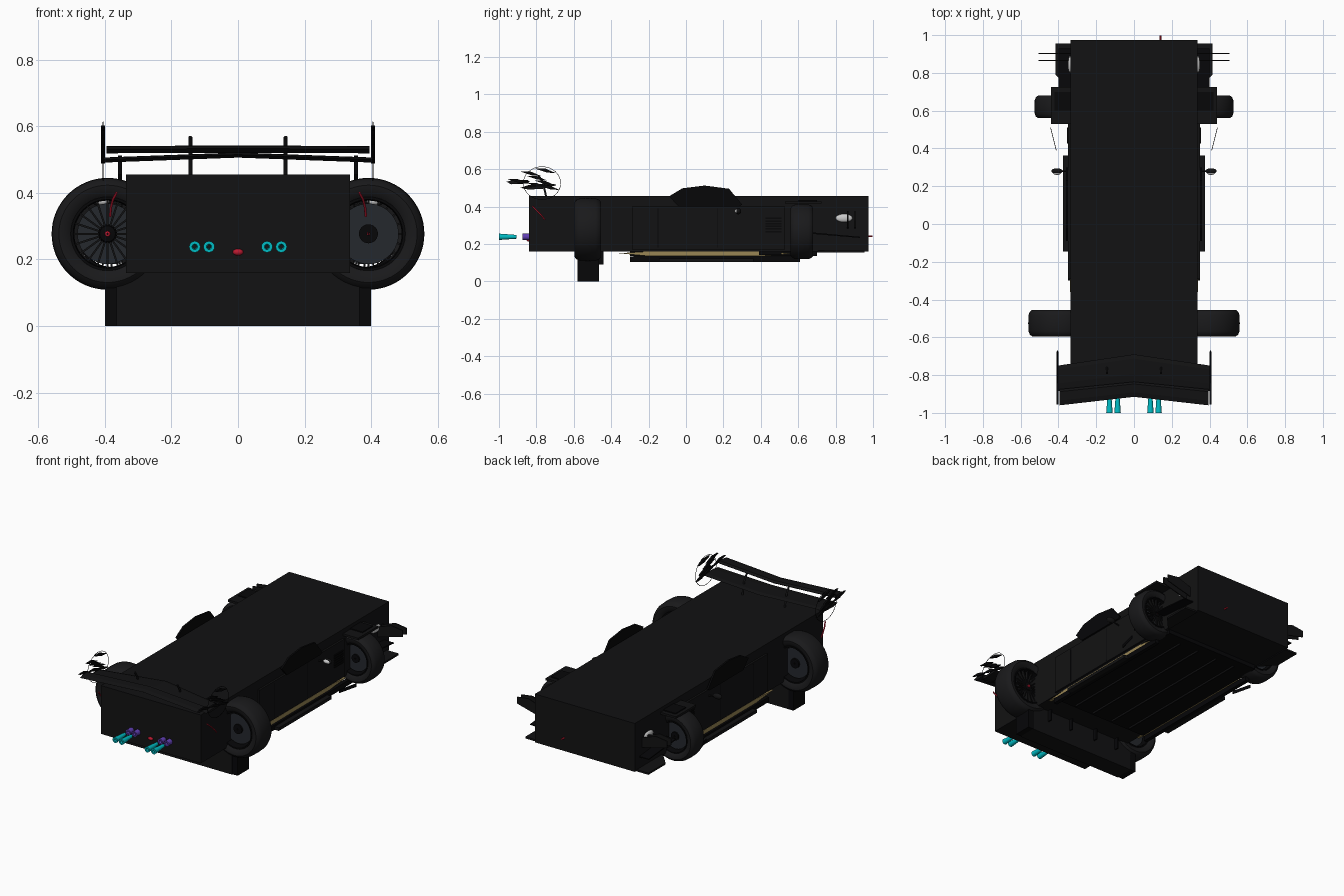
import bpy, bmesh, math
from mathutils import Matrix

if "Cube" in bpy.data.objects:
    bpy.data.objects.remove(bpy.data.objects["Cube"])

def mat(name, r, g, b):
    m = bpy.data.materials.new(name)
    m.diffuse_color = (r, g, b, 1)
    m.use_nodes = True
    m.node_tree.nodes["Principled BSDF"].inputs["Base Color"].default_value = m.diffuse_color
    return m

BLACK = mat("black", .006, .006, .0065)
DARK = mat("dark_trim", .002, .002, .0025)
RUBBER = mat("rubber", .010, .010, .011)
STEEL = mat("steel", .018, .021, .026)
GOLD = mat("gold", .32, .24, .09)
CYAN = mat("cyan", .0, .5, .55)
PURPLE = mat("purple", .12, .05, .45)
RED = mat("red", .5, .01, .03)
GLASS = mat("lamp", .6, .6, .6)

def finish(name, bm, m, smooth=False):
    bmesh.ops.recalc_face_normals(bm, faces=bm.faces[:])
    me = bpy.data.meshes.new(name)
    bm.to_mesh(me)
    bm.free()
    me.materials.append(m)
    ob = bpy.data.objects.new(name, me)
    bpy.context.collection.objects.link(ob)
    if smooth:
        bpy.context.view_layer.objects.active = ob
        ob.select_set(True)
        bpy.ops.object.shade_smooth_by_angle(angle=math.radians(40))
        ob.select_set(False)
    return ob

def loft(name, sections, m):
    bm = bmesh.new()
    rings = [[bm.verts.new(p) for p in s] for s in sections]
    n = len(rings[0])
    for a, b in zip(rings, rings[1:]):
        for i in range(n):
            bm.faces.new((a[i], a[(i + 1) % n], b[(i + 1) % n], b[i]))
    bm.faces.new(rings[0])
    bm.faces.new(rings[-1])
    return finish(name, bm, m)

def prism(name, pts, axis, lo, hi, m):
    put = {'x': lambda p, t: (t, p[0], p[1]),
           'y': lambda p, t: (p[0], t, p[1]),
           'z': lambda p, t: (p[0], p[1], t)}[axis]
    return loft(name, [[put(p, t) for p in pts] for t in (lo, hi)], m)

def box(name, x0, x1, y0, y1, z0, z1, m):
    return prism(name, [(x0, y0), (x1, y0), (x1, y1), (x0, y1)], 'z', z0, z1, m)

def lathe(name, prof, center, m, seg=48):
    """Revolve a closed (radius, offset) profile around the y axis."""
    bm = bmesh.new()
    rings = []
    for k in range(seg):
        a = 2 * math.pi * k / seg
        rings.append([bm.verts.new((center[0] + r * math.cos(a), center[1] + y,
                                    center[2] + r * math.sin(a))) for r, y in prof])
    n = len(prof)
    for k in range(seg):
        a, b = rings[k], rings[(k + 1) % seg]
        for i in range(n):
            j = (i + 1) % n
            bm.faces.new((a[i], b[i], b[j], a[j]))
    return finish(name, bm, m, True)

def tube(name, pts, r, m, cyclic=False):
    cu = bpy.data.curves.new(name, 'CURVE')
    cu.dimensions = '3D'
    cu.bevel_depth = r
    cu.bevel_resolution = 1
    cu.use_fill_caps = True
    sp = cu.splines.new('POLY')
    sp.points.add(len(pts) - 1)
    for q, p in zip(sp.points, pts):
        q.co = (*p, 1)
    sp.use_cyclic_u = cyclic
    cu.materials.append(m)
    bpy.context.collection.objects.link(bpy.data.objects.new(name, cu))

def ellipsoid(name, c, size, m):
    bm = bmesh.new()
    bmesh.ops.create_uvsphere(bm, u_segments=20, v_segments=10, radius=1,
                              matrix=Matrix.Translation(c) @ Matrix.Diagonal((*size, 1)))
    finish(name, bm, m, True)

# Wheel: disc plane across the car, outer face towards f (+y or -y)
def wheel(x, y, z, R, W, f):
    h, ri, c = W / 2, R * .66, (x, y, z)
    lathe("tyre", [(ri, -h * .8), (R * .76, -h * .98), (R * .87, -h), (R * .95, -h * .85),
                   (R * .99, -h * .6), (R, 0), (R * .99, h * .6), (R * .95, h * .85),
                   (R * .87, h), (R * .76, h * .98), (ri, h * .8)], c, RUBBER, 64)
    lathe("rim_barrel", [(ri, -h * .85), (ri, h * .85), (ri * .93, h * .85),
                         (ri * .9, 0), (ri * .93, -h * .85)], c, DARK)
    lathe("brake_disc", [(.02, -f * h * .25), (ri * .82, -f * h * .25),
                         (ri * .82, -f * h * .4), (.02, -f * h * .4)], c, STEEL)
    lathe("hub", [(.004, f * h * .75), (R * .14, f * h * .7), (R * .17, f * h * .5),
                  (R * .17, -f * h * .55), (.004, -f * h * .55)], c, DARK, 24)
    lathe("wheel_nut", [(.002, f * h * .85), (.008, f * h * .82), (.009, f * h * .7),
                        (.002, f * h * .7)], c, RED, 12)
    bm = bmesh.new()
    for k in range(20):
        rot = Matrix.Translation(c) @ Matrix.Rotation(k * math.pi / 10, 4, 'Y')
        bmesh.ops.create_cube(bm, size=1, matrix=rot @ Matrix.Translation((ri * .58, f * h * .5, 0))
                              @ Matrix.Diagonal((ri * .75, h * .25, R * .035, 1)))
    finish("spokes", bm, BLACK)

# Main body and floor
box("body", -.337, .337, -.84, .975, .16, .455, BLACK)
box("floor", -.32, .32, -.3, .7, .135, .162, DARK)
for x in (-.2, -.07, .07, .2):
    box("floor_strake", x - .004, x + .004, -.28, .65, .125, .137, BLACK)

# Upright diffuser block under the front, with short fins behind
box("diffuser", -.365, .365, -.58, -.465, 0, .165, BLACK)
for x in (-.25, -.09, .09, .25):
    box("diffuser_fin", x - .004, x + .004, -.47, -.44, .09, .165, DARK)

# V-shaped wings, lofted from a thin aerofoil section
def wing(name, e, end, mid):
    def sec(x, d):
        y0, y1, z, t = d
        L = y1 - y0
        return [(x, y0, z), (x, y0 + .3 * L, z - t), (x, y1 - .15 * L, z - t * .7), (x, y1, z),
                (x, y1 - .15 * L, z + t * .7), (x, y0 + .3 * L, z + t * .6)]
    loft(name, [sec(-e, end), sec(0, mid), sec(e, end)], BLACK)
wing("lower_wing", .405, (-.885, -.75, .50, .009), (-.84, -.69, .515, .009))
wing("upper_wing", .395, (-.96, -.875, .532, .013), (-.915, -.835, .533, .013))

for s in (-1, 1):
    # Wheels
    wheel(s * .392, -.525, .277, .168, .142, s)
    wheel(s * .38, .62, .265, .147, .12, s)
    box("diffuser_fence", s * .36, s * .40, -.575, -.465, 0, .16, DARK)

    # Wing struts and louvred end plates
    tube("wing_strut", [(s * .143, -.745, .44), (s * .143, -.765, .53), (s * .143, -.79, .568)],
         .006, BLACK)
    tube("end_plate_edge", [(s * .405, -.77 + .1 * math.cos(a), .525 + .088 * math.sin(a))
                            for a in (2 * math.pi * k / 32 for k in range(32))], .0015, DARK, True)
    for k, (y, z) in enumerate([(-.90, .535), (-.83, .575), (-.80, .552), (-.76, .528),
                                (-.80, .515), (-.75, .590), (-.73, .50)]):
        prism("end_plate_slat", [(y - .055, z + .012), (y, z + .012), (y + .055, z - .012),
                                 (y + .005, z - .008)], 'x', s * .400, s * .411, DARK)

    # Twin exhausts with a gap between flame cone and outlet
    for x in (.087, .13):
        lathe("exhaust_cone", [(.017, -1.0), (.010, -.905), (.005, -.905), (.008, -1.0)],
              (s * x, 0, .238), CYAN, 16)
        lathe("exhaust_outlet", [(.017, -.875), (.017, -.83), (.009, -.83), (.009, -.875)],
              (s * x, 0, .238), PURPLE, 16)

    # Curved side light strip
    tube("light_strip", [(s * .365, -.82, .40), (s * .376, -.80, .38), (s * .382, -.775, .355),
                         (s * .384, -.755, .33)], .004, RED)

    # Door panel, side window and louvred vent
    box("door_panel", s * .33, s * .349, -.29, .53, .17, .40, BLACK)
    for y in (-.15, .17):
        box("door_seam", s * .345, s * .3495, y - .002, y + .002, .18, .39, DARK)
    prism("side_window", [(-.09, .455), (-.02, .497), (.10, .512), (.23, .495), (.30, .41),
                          (.285, .40), (-.04, .40)], 'x', s * .349, s * .36, DARK)
    for k in range(6):
        box("vent_louvre", s * .345, s * .355, .425, .51, .262 + .014 * k, .270 + .014 * k, DARK)

    # Mirror
    ellipsoid("mirror", (s * .408, .28, .375), (.03, .015, .017), BLACK)
    ellipsoid("mirror_glass", (s * .408, .272, .375), (.022, .012, .012), GLASS)
    tube("mirror_arm", [(s * .34, .28, .36), (s * .39, .28, .37)], .004, BLACK)

    # Skirts and tapered gold sill
    prism("sill", [(-.36, .15), (-.2, .16), (.45, .16), (.56, .148), (.4, .135), (-.2, .135)],
          'x', s * .32, s * .338, GOLD)
    box("skirt", s * .325, s * .349, -.3, .61, .103, .133, DARK)
    box("skirt_blade", s * .349, s * .377, -.145, .362, .103, .122, BLACK)

    # Fender, corner plate and dive planes at the far end
    box("fender", s * .33, s * .44, .53, .725, .415, .428, BLACK)
    box("fender_louvre", s * .33, s * .42, .60, .70, .425, .434, DARK)
    prism("fender_brace", [(s * .44, .51), (s * .443, .51), (s * .413, .39), (s * .41, .39)],
          'z', .14, .16, DARK)
    prism("corner_plate", [(s * .33, .70), (s * .36, .73), (s * .415, .79), (s * .415, .955),
                           (s * .33, .955)], 'z', .155, .166, BLACK)
    prism("dive_fin", [(.67, .262), (.93, .238), (.93, .232), (.67, .254)],
          'x', s * .33, s * .40, DARK)
    for y in (.862, .90):
        prism("dive_plane", [(s * .33, .28), (s * .43, .305), (s * .505, .325), (s * .505, .365),
                             (s * .43, .375), (s * .33, .34)], 'y', y, y + .006, BLACK)
    ellipsoid("headlight", (s * .338, .845, .338), (.012, .045, .022), GLASS)

# Centre red lamp, tow hook
ellipsoid("red_lamp", (0, -.842, .222), (.016, .01, .01), RED)
tube("tow_hook", [(.14, .96, .24), (.14, .998, .24)], .005, RED)
